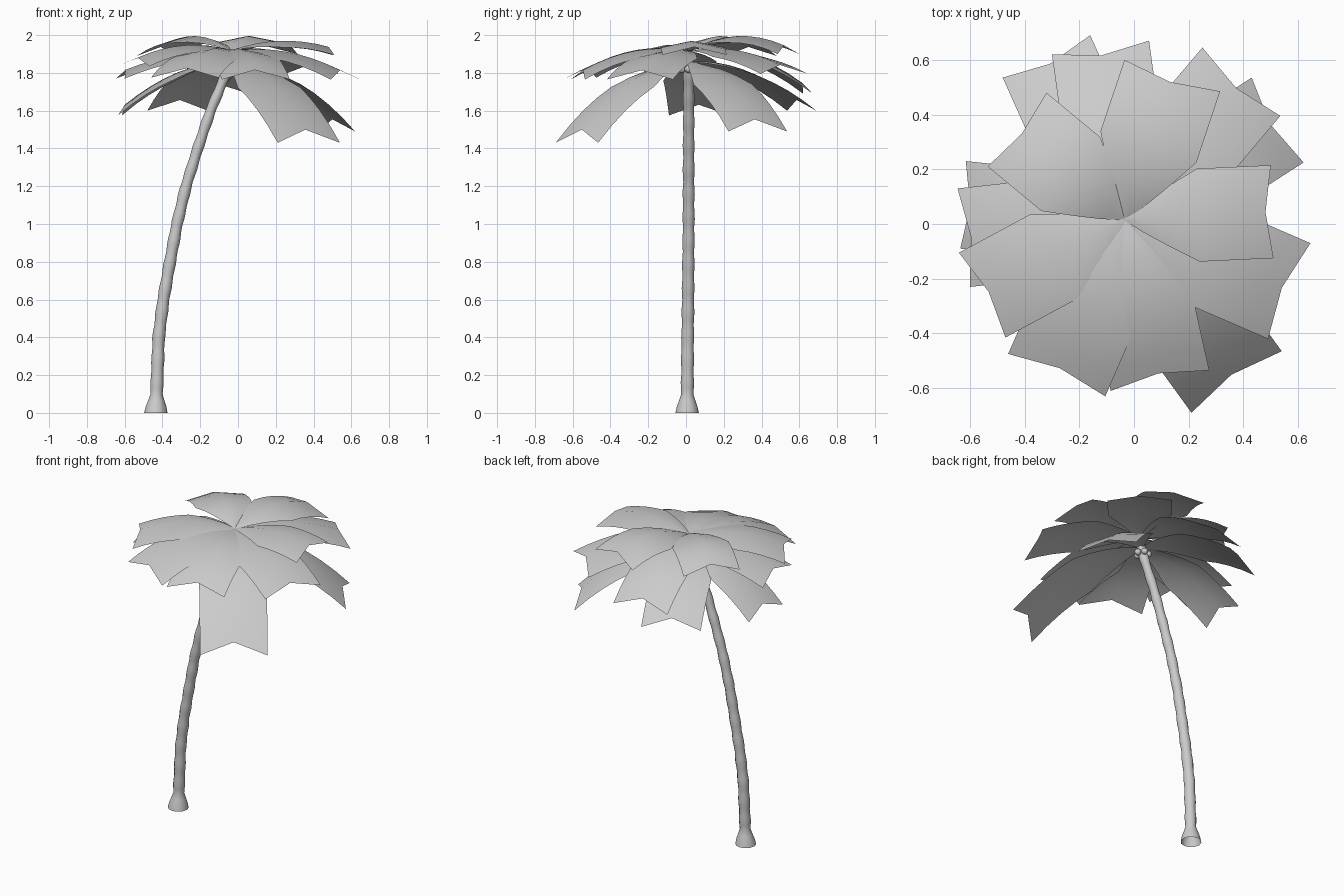
import bpy
import bmesh
import math
from mathutils import Vector

cube = bpy.data.objects.get("Cube")
if cube:
    bpy.data.objects.remove(cube, do_unlink=True)

# One plain colour
grey = bpy.data.materials.new("light_grey")
grey.use_nodes = True
tone = (0.6, 0.6, 0.6, 1)
grey.diffuse_color = tone
grey.node_tree.nodes["Principled BSDF"].inputs["Base Color"].default_value = tone


def finish(bm, name):
    mesh = bpy.data.meshes.new(name)
    bm.to_mesh(mesh)
    bm.free()
    mesh.materials.append(grey)
    for face in mesh.polygons:
        face.use_smooth = True
    obj = bpy.data.objects.new(name, mesh)
    bpy.context.collection.objects.link(obj)
    return obj


def interpolate(points, z):
    """Sideways position of the leaning stem at height z."""
    for (z0, x0), (z1, x1) in zip(points, points[1:]):
        if z <= z1:
            return x0 + (x1 - x0) * (z - z0) / (z1 - z0)
    return points[-1][1]


def build_trunk():
    # Leaning, knobbly stem with a flared foot
    lean = [(0, -.435), (.4, -.42), (.6, -.395), (.8, -.36), (1, -.323),
            (1.2, -.275), (1.4, -.213), (1.6, -.145), (1.78, -.07), (1.88, -.04)]
    bm = bmesh.new()
    sides, steps = 12, 57
    rings = []
    for i in range(steps + 1):
        z = 1.88 * i / steps
        flare = .028 * max(0, 1 - z / .1)
        radius = .034 - .003 * z + flare + .002 * math.sin(z * 50)
        x = interpolate(lean, z)
        y = .006 + .008 * min(1, z)
        rings.append([bm.verts.new((x + radius * math.cos(a), y + radius * math.sin(a), z))
                      for a in (math.tau * k / sides for k in range(sides))])
    for low, high in zip(rings, rings[1:]):
        for k in range(sides):
            n = (k + 1) % sides
            bm.faces.new((low[k], low[n], high[n], high[k]))
    bm.faces.new(rings[-1])
    finish(bm, "trunk")


def build_frond(name, hub, tip_a, tip_b, mid_z, tip_z):
    # Arched leaf: narrow stalk, wide blade, raised spine and notched end
    a, b = Vector(tip_a), Vector(tip_b)
    centre, lateral = (a + b) / 2, (a - b) / 2
    start = Vector(hub[:2])
    if (centre - start).cross(lateral) < 0:
        lateral.negate()
    bm = bmesh.new()
    rows, steps = [], 8
    bow = 4 * mid_z - 2 * (hub[2] + tip_z)
    for i in range(steps + 1):
        row = []
        for side in (-1, 0, 1):
            t = i / steps * (1 if side else .955)
            width = .04 + .96 * min(1, t / .5) ** .9
            p = start.lerp(centre, t) + lateral * side * width
            z = hub[2] + (tip_z - hub[2]) * t + bow * t * (1 - t)
            row.append(bm.verts.new((p.x, p.y, z - .035 * abs(side) * width)))
        rows.append(row)
    for near, far in zip(rows, rows[1:]):
        for k in range(2):
            bm.faces.new((near[k], far[k], far[k + 1], near[k + 1]))
    finish(bm, name)


build_trunk()

# Each tier: hub, then both tip corners with middle and tip heights
tiers = {
    "upper_frond": ((-.035, .02, 1.92), [
        ((.5, .215), (.51, -.125), 1.97, 1.93),
        ((.315, .485), (-.035, .6), 1.995, 1.935),
        ((-.32, .48), (-.535, .21), 1.995, 1.925),
        ((-.64, -.105), (-.47, -.415), 1.945, 1.87)]),
    "middle_frond": ((-.035, .015, 1.915), [
        ((-.645, .13), (-.6, -.23), 1.895, 1.805),
        ((-.46, -.475), (-.105, -.63), 1.92, 1.81),
        ((-.085, -.61), (.275, -.535), 1.915, 1.8),
        ((.645, -.07), (.49, -.42), 1.91, 1.8),
        ((.25, .645), (.535, .395), 1.92, 1.83),
        ((.055, .67), (-.3, .62), 1.895, 1.725)]),
    "lower_frond": ((-.05, .01, 1.86), [
        ((-.16, .69), (-.48, .535), 1.815, 1.635),
        ((.43, .535), (.62, .225), 1.775, 1.525),
        ((.54, -.465), (.21, -.69), 1.76, 1.465),
        ((-.615, .23), (-.635, -.09), 1.795, 1.61)]),
}
for tier, (hub, leaves) in tiers.items():
    for number, leaf in enumerate(leaves, 1):
        build_frond(f"{tier}_{number}", hub, *leaf)

# Cluster of small nuts under the crown
for number in range(5):
    angle = math.tau * number / 5
    bm = bmesh.new()
    bmesh.ops.create_uvsphere(bm, u_segments=12, v_segments=8, radius=.02)
    nut = finish(bm, f"nut_{number + 1}")
    nut.location = (-.055 + .035 * math.cos(angle), .012 + .035 * math.sin(angle), 1.82)
